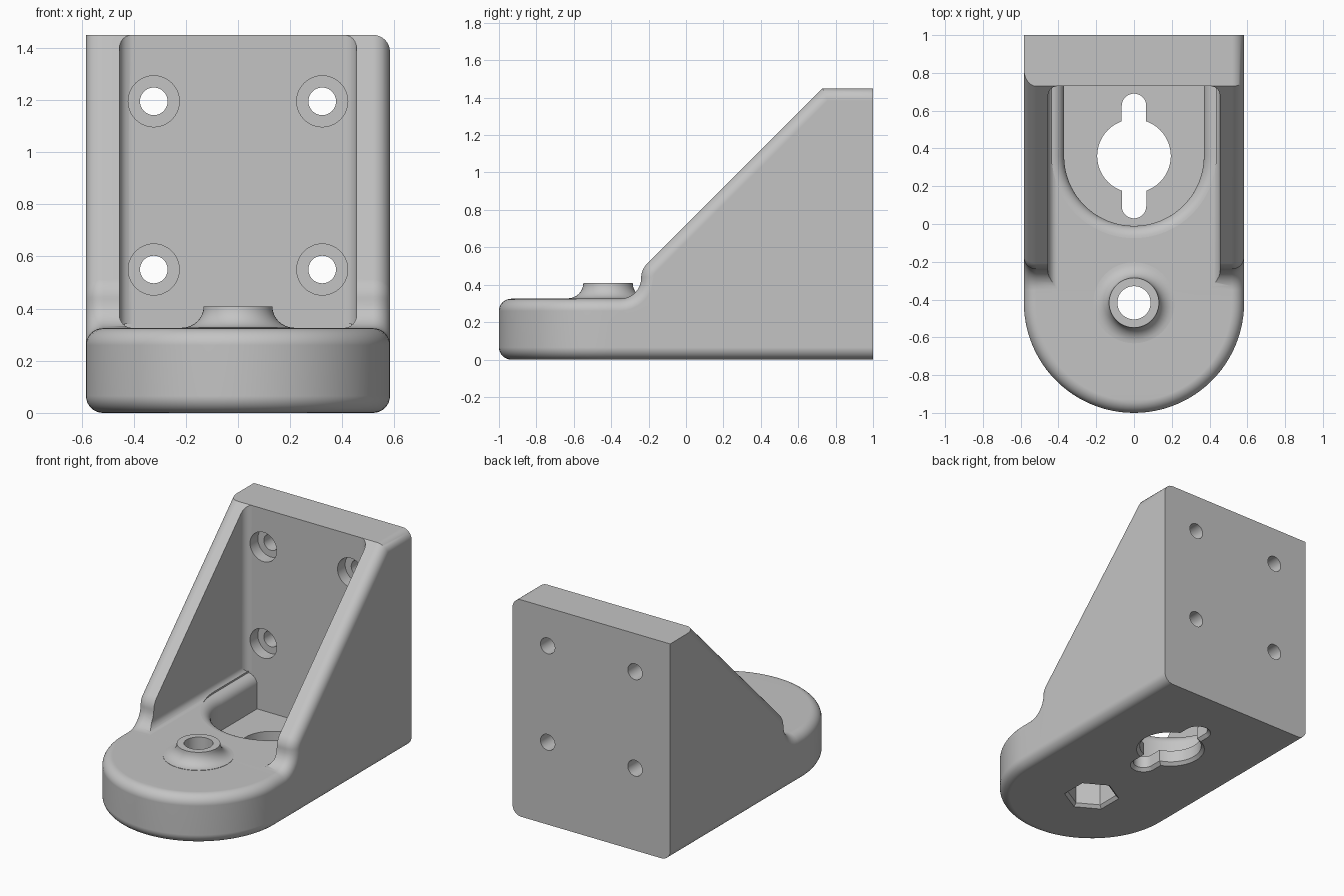
import bpy, bmesh
from math import sin, cos, pi, radians, sqrt
from mathutils import Vector

cube = bpy.data.objects.get("Cube")
if cube:
    bpy.data.objects.remove(cube, do_unlink=True)

HALF, TOP, FLOOR, FILLET = 0.583, 1.45, 0.325, 0.065
WALL_Y, BOSS_Y, KEY_Y = 0.73, -0.417, 0.36
STEPS = 8

grey = bpy.data.materials.new("plain_grey")
grey.use_nodes = True
grey.diffuse_color = (0.55, 0.55, 0.55, 1)
grey.node_tree.nodes["Principled BSDF"].inputs["Base Color"].default_value = grey.diffuse_color


def make_object(name, bm):
    bmesh.ops.remove_doubles(bm, verts=bm.verts, dist=1e-5)
    bmesh.ops.recalc_face_normals(bm, faces=bm.faces)
    mesh = bpy.data.meshes.new(name)
    bm.to_mesh(mesh)
    bm.free()
    mesh.materials.append(grey)
    obj = bpy.data.objects.new(name, mesh)
    bpy.context.collection.objects.link(obj)
    return obj


def loft(name, rings):
    """Closed solid through a stack of equal-length rings."""
    bm = bmesh.new()
    loops = [[bm.verts.new(p) for p in ring] for ring in rings]
    n = len(loops[0])
    for a, b in zip(loops, loops[1:]):
        for i in range(n):
            j = (i + 1) % n
            bm.faces.new((a[i], a[j], b[j], b[i]))
    bm.faces.new(loops[0])
    bm.faces.new(loops[-1])
    return make_object(name, bm)


def disc(r, y, z, n=48, turn=0.0, stretch=0.0):
    """Circle, polygon or y-stretched slot outline at height z."""
    pts = []
    for i in range(n):
        a = turn + 2 * pi * i / n
        shift = stretch if sin(a) > 0 else -stretch
        pts.append((r * cos(a), y + shift + r * sin(a), z))
    return pts


def combine(target, tool, operation):
    bpy.ops.object.select_all(action='DESELECT')
    bpy.context.view_layer.objects.active = target
    target.select_set(True)
    mod = target.modifiers.new("cut", 'BOOLEAN')
    mod.operation, mod.solver, mod.object = operation, 'EXACT', tool
    bpy.ops.object.modifier_apply(modifier=mod.name)
    bpy.data.objects.remove(tool, do_unlink=True)


# Rim stations from the back, down the sloped rib, to the middle of the rounded front:
# each has a sharp rim point, an outward side normal and a top normal
side = Vector((1, 0, 0))
up = Vector((0, 0, 1))
slope = Vector((0, -1, 1)).normalized()
stations = [(Vector((HALF, 1, TOP)), side, up),
            (Vector((HALF, WALL_Y, TOP)), side, (up + slope) / (1 + up.dot(slope)))]
for i in range(STEPS + 1):
    a = radians(135 + 45 * i / STEPS)
    d = Vector((0, cos(a), sin(a)))
    stations.append((Vector((HALF, -0.131, 0.435)) + 0.109 * d, side, d))
for i in range(1, STEPS + 1):
    a = -pi / 2 * i / STEPS
    d = Vector((0, cos(a), sin(a)))
    stations.append((Vector((HALF, -0.35, 0.435)) + 0.11 * d, side, -d))
for i in range(25):
    a = -pi / 2 * i / 24
    d = Vector((cos(a), sin(a), 0))
    stations.append((Vector((0, BOSS_Y, FLOOR)) + HALF * d, d, up))


def column(station, left, index):
    """Points up the outer wall at one station, with rounded bottom and top edges."""
    rim, n, m = station
    pts = []
    for k in range(STEPS, -1, -1):
        a = pi / 2 * k / STEPS
        p = rim - FILLET * (1 - cos(a)) * n
        pts.append(Vector((p.x, p.y, FILLET * (1 - sin(a)))))
    for k in range(STEPS + 1):
        a = pi / 2 * k / STEPS
        inset, drop = FILLET * (1 - cos(a)), FILLET * (1 - sin(a))
        if left and index == 0:        # square upper corner on this side
            p = rim.copy()
        elif left and index == 1:      # rib rounding runs out into the flat top
            p = rim - inset * n + Vector((0, sqrt(2) * drop, 0))
        else:
            p = rim - inset * n - drop * m
        pts.append(p)
    if left:
        pts = [Vector((-p.x, p.y, p.z)) for p in pts]
    return pts


# Main body: outer wall, then top, bottom and back
bm = bmesh.new()
columns = [column(s, False, i) for i, s in enumerate(stations)]
columns += [column(s, True, i) for i, s in reversed(list(enumerate(stations[:-1])))]
grid = [[bm.verts.new(p) for p in c] for c in columns]
for a, b in zip(grid, grid[1:]):
    for k in range(len(a) - 1):
        bm.faces.new((a[k], a[k + 1], b[k + 1], b[k]))
count = len(grid)
for i in range(count // 2):
    for level in (0, -1):
        quad = [grid[i][level], grid[i + 1][level],
                grid[count - 2 - i][level], grid[count - 1 - i][level]]
        bm.faces.new(list(dict.fromkeys(quad)))
bm.faces.new(grid[0] + grid[-1][::-1])
body = make_object("angle_bracket", bm)

# Space between the ribs, with rounded inner corners
bm = bmesh.new()
bmesh.ops.create_cube(bm, size=1)
low = FLOOR + 0.0005
for v in bm.verts:
    v.co = (0.455 * (1 if v.co.x > 0 else -1),
            WALL_Y if v.co.y > 0 else -1.5,
            2 if v.co.z > 0 else low)
edges = []
for e in bm.edges:
    p, q = e.verts[0].co, e.verts[1].co
    along_floor = p.z < 1 and q.z < 1 and abs(p.y - q.y) > 1
    up_wall = p.y > 0 and q.y > 0 and abs(p.z - q.z) > 1
    if along_floor or up_wall:
        edges.append(e)
bmesh.ops.bevel(bm, geom=edges, offset=0.05, segments=6, profile=0.5, affect='EDGES')
combine(body, make_object("rib_gap", bm), 'DIFFERENCE')


# U-shaped recess with a rounded rim
def u_outline(offset, z):
    r, back = 0.37 + offset, WALL_Y + 0.0005
    arc = [(r * cos(a), KEY_Y + r * sin(a), z)
           for a in (pi + pi * i / 40 for i in range(41))]
    return arc + [(r, back, z), (-r, back, z)]


rings = [u_outline(0, 0.10)]
for k in range(STEPS + 1):
    a = pi / 2 * k / STEPS
    rings.append(u_outline(FILLET * (1 - cos(a)), FLOOR - FILLET + FILLET * sin(a)))
rings.append(u_outline(FILLET, 0.34))
combine(body, loft("floor_recess", rings), 'DIFFERENCE')

# Raised boss with a flared foot
rings = [disc(0.215, BOSS_Y, 0.2)]
for k in range(STEPS + 1):
    a = pi / 2 * k / STEPS
    rings.append(disc(0.215 - 0.083 * sin(a), BOSS_Y, 0.408 - 0.081 * cos(a)))
combine(body, loft("boss", rings), 'UNION')

# Keyhole, nut pocket and boss hole, with chamfered lower rims
CHAMFER = ((-0.02, 0.04), (0.02, 0.0))


def bottom_cut(name, r, y, depth, **shape):
    rings = [disc(r + grow, y, z, **shape) for z, grow in CHAMFER]
    rings.append(disc(r, y, depth, **shape))
    combine(body, loft(name, rings), 'DIFFERENCE')


bottom_cut("keyhole_round", 0.195, KEY_Y, 0.2)
bottom_cut("keyhole_slot", 0.065, KEY_Y, 0.2, stretch=0.265)
bottom_cut("nut_pocket", 0.155, BOSS_Y, 0.2, n=6, turn=pi / 6)
combine(body, loft("boss_hole", [disc(0.088, BOSS_Y, z) for z in (0.15, 0.6)]), 'DIFFERENCE')

# Four counterbored screw holes through the back wall
for x in (-0.323, 0.323):
    for z in (0.55, 1.195):
        rings = [[(x + px, y, z + pz) for px, pz, _ in disc(r, 0, 0, n=40)]
                 for r, y in ((0.098, 0.6), (0.098, 0.81), (0.053, 0.81), (0.053, 1.1))]
        combine(body, loft("screw_hole", rings), 'DIFFERENCE')

# Smooth rounded surfaces, crisp edges
bpy.ops.object.select_all(action='DESELECT')
bpy.context.view_layer.objects.active = body
body.select_set(True)
bpy.ops.object.shade_smooth_by_angle(angle=radians(30))
normals = body.modifiers.new("even_shading", 'WEIGHTED_NORMAL')
normals.keep_sharp = True
